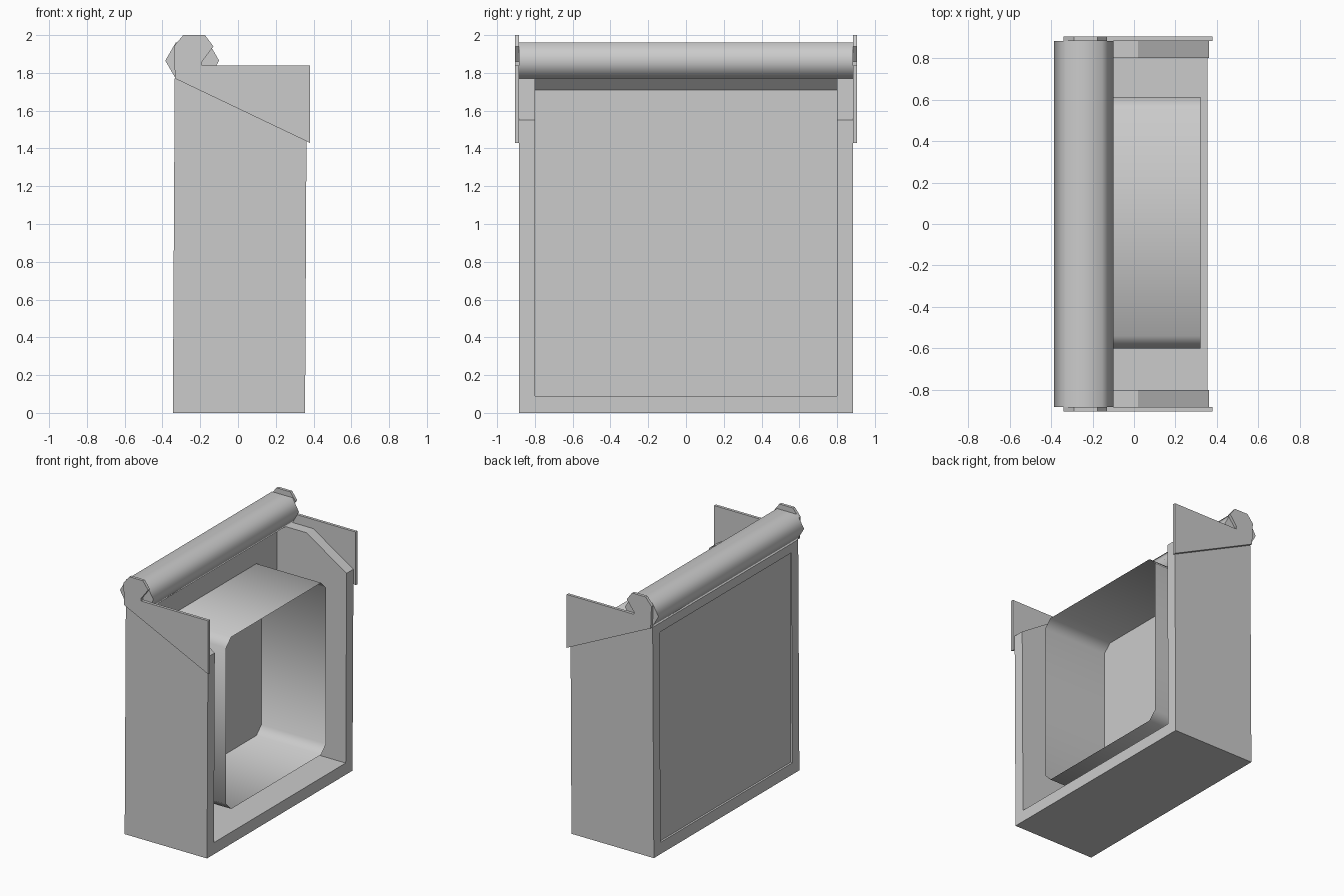
import bpy, bmesh, math

if "Cube" in bpy.data.objects:
    bpy.data.objects.remove(bpy.data.objects["Cube"])


def prism(name, profile, axis, a, b, caps=True, smooth=0):
    """Extrude a closed 2D profile from a to b. axis 'y': (x, z) profile; axis 'x': (y, z) profile."""
    bm = bmesh.new()

    def ring(t):
        return [bm.verts.new((p, t, q) if axis == 'y' else (t, p, q)) for p, q in profile]

    r0, r1 = ring(a), ring(b)
    n = len(profile)
    for i in range(n):
        j = (i + 1) % n
        bm.faces.new((r0[i], r0[j], r1[j], r1[i]))
    if caps:
        bm.faces.new(r0[::-1])
        bm.faces.new(r1)
    bmesh.ops.recalc_face_normals(bm, faces=bm.faces)
    mesh = bpy.data.meshes.new(name)
    bm.to_mesh(mesh)
    bm.free()
    ob = bpy.data.objects.new(name, mesh)
    bpy.context.collection.objects.link(ob)
    if smooth:
        bpy.ops.object.select_all(action='DESELECT')
        ob.select_set(True)
        bpy.context.view_layer.objects.active = ob
        bpy.ops.object.shade_smooth_by_angle(angle=math.radians(smooth))
    return ob


# Side walls with a cut front top corner, and the flat cheek plates that carry the roller
wall = [(-0.345, 0), (0.355, 0), (0.363, 1.55), (0.02, 1.77), (-0.335, 1.77)]
plate = [(-0.29, 2.0), (-0.175, 2.0), (-0.13, 1.94), (-0.19, 1.86), (-0.19, 1.84),
         (0.38, 1.84), (0.38, 1.43), (-0.333, 1.77), (-0.34, 1.94)]
for side, s in (("left", -1), ("right", 1)):
    prism(side + "_wall", wall, 'y', s * 0.80, s * 0.883)
    prism(side + "_cheek_plate", plate, 'y', s * 0.883, s * 0.905)

# Floor slab
prism("floor", [(-0.345, 0), (0.355, 0), (0.355, 0.09), (-0.345, 0.09)], 'y', -0.80, 0.80)

# Back wall: recessed outer panel, with an overhanging top rail
prism("back_wall", [(-0.33, 0.09), (-0.23, 0.09), (-0.23, 1.71), (-0.17, 1.77),
                    (-0.336, 1.77), (-0.336, 1.70), (-0.33, 1.70)], 'y', -0.80, 0.80)

# Thin chamfered bin standing out from the back wall, open to the front
y0, y1, z0, z1, c = -0.60, 0.612, 0.24, 1.56, 0.06
bin_outline = [(y0 + c, z0), (y1 - c, z0), (y1, z0 + c), (y1, z1 - c),
               (y1 - c, z1), (y0 + c, z1), (y0, z1 - c), (y0, z0 + c)]
prism("inner_bin", bin_outline, 'x', -0.23, 0.32, caps=False, smooth=50)

# Six-sided roller across the top
prism("roller", [(-0.385, 1.865), (-0.33, 1.77), (-0.155, 1.77), (-0.10, 1.865),
                 (-0.155, 1.96), (-0.33, 1.96)], 'y', -0.883, 0.883, smooth=65)
